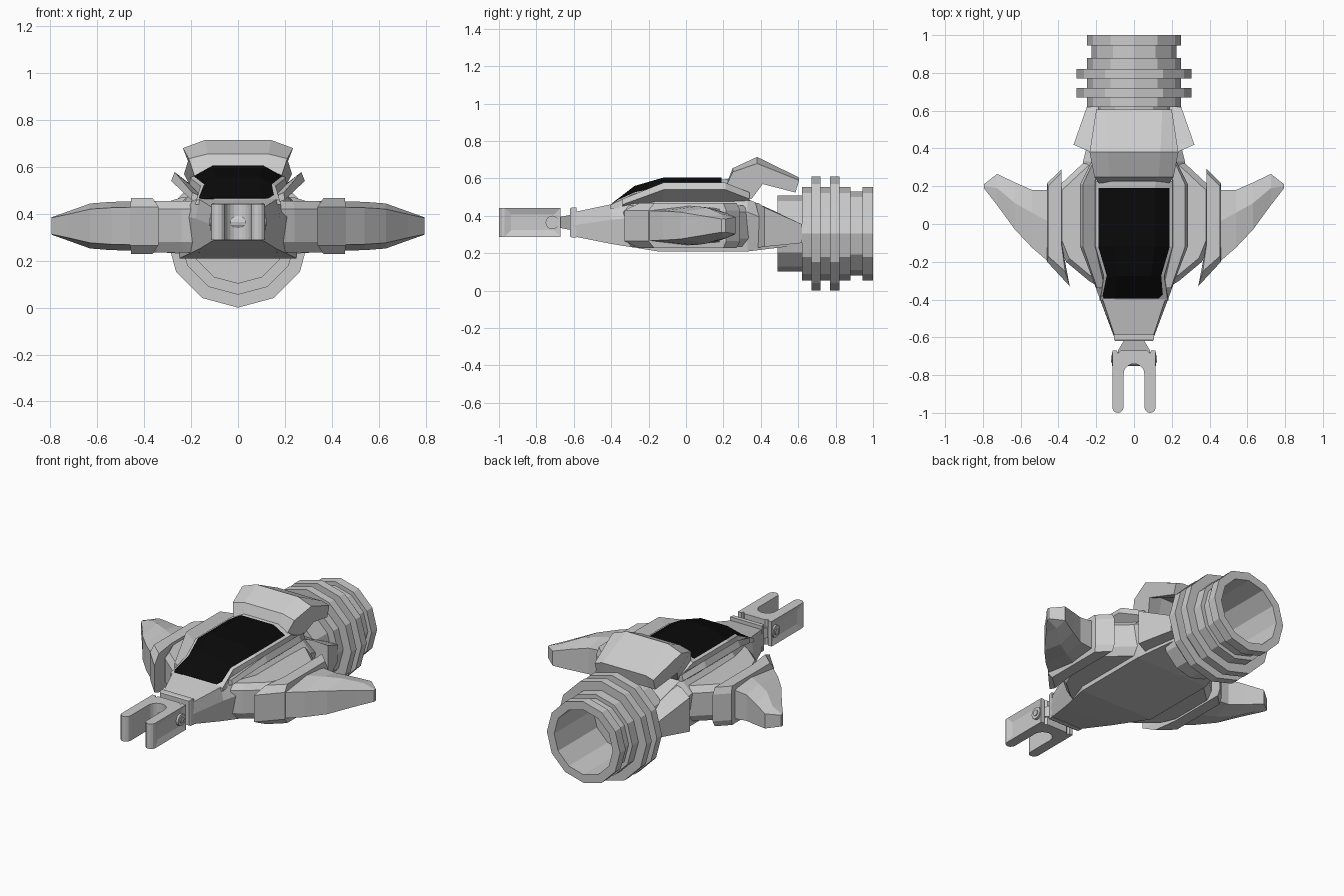
import bpy, bmesh
from math import sin, cos, pi

if "Cube" in bpy.data.objects:
    bpy.data.objects.remove(bpy.data.objects["Cube"])


def finish(name, bm, mirror=False, color=None):
    bmesh.ops.recalc_face_normals(bm, faces=bm.faces)
    me = bpy.data.meshes.new(name)
    bm.to_mesh(me)
    bm.free()
    ob = bpy.data.objects.new(name, me)
    bpy.context.collection.objects.link(ob)
    if mirror:
        ob.modifiers.new("Mirror", 'MIRROR')
    if color:
        mat = bpy.data.materials.new(name)
        mat.diffuse_color = color
        mat.use_nodes = True
        mat.node_tree.nodes["Principled BSDF"].inputs["Base Color"].default_value = mat.diffuse_color
        me.materials.append(mat)
    return ob


def loft_mesh(sections, caps=True):
    bm = bmesh.new()
    rings = [[bm.verts.new(p) for p in s] for s in sections]
    n = len(rings[0])
    for a, b in zip(rings, rings[1:]):
        for i in range(n):
            j = (i + 1) % n
            bm.faces.new((a[i], a[j], b[j], b[i]))
    if caps:
        bm.faces.new(rings[0])
        bm.faces.new(rings[-1])
    return bm


def loft(name, sections, mirror=False, color=None):
    return finish(name, loft_mesh(sections), mirror, color)


def along_y(y, pts):
    return [(x, y, z) for x, z in pts]


def both_sides(y, half):
    """Closed section at y from right-half points listed bottom to top."""
    return along_y(y, half + [(-x, z) for x, z in reversed(half)])


# hull
loft("hull", [
    both_sides(-.60, [(.10, .29), (.105, .35), (.10, .42)]),
    both_sides(-.40, [(.165, .25), (.18, .38), (.165, .462)]),
    both_sides(-.15, [(.25, .21), (.27, .40), (.20, .49)]),
    both_sides(.33, [(.25, .21), (.27, .42), (.20, .49)]),
    both_sides(.62, [(.17, .245), (.20, .30), (.15, .36)])])

# canopy frame and black glass: y, edge x, edge z, top x, top z
glass = [(-.395, .17, .462, .10, .468), (-.275, .145, .525, .09, .56),
         (-.12, .19, .56, .11, .605), (.19, .19, .56, .11, .605)]
loft("canopy_glass", [both_sides(y, [(e - .01, ez - .05), (e, ez), (t, tz)])
                      for y, e, ez, t, tz in glass], color=(.003, .003, .003, 1))
frame = [(-.405, .178, .458, .10, .459)] + [
    (y, e + .015, ez - .006, t, tz - .012) for y, e, ez, t, tz in glass[1:]]
frame += [(.225, .205, .555, .115, .598), (.34, .19, .50, .12, .51)]
loft("canopy_frame", [both_sides(y, [(e + .005, .44), (e, ez), (t, tz)])
                      for y, e, ez, t, tz in frame])

# tilted rails beside the canopy
rail = [(.19, .46), (.285, .54), (.27, .578), (.205, .525)]
loft("canopy_rail", [
    along_y(-.34, [(.15, .44), (.20, .46), (.195, .49), (.155, .475)]),
    along_y(-.12, rail), along_y(.21, rail),
    along_y(.34, [(.17, .46), (.22, .49), (.21, .525), (.17, .50)])], mirror=True)

# inner wing: plan outline with bevelled top and bottom
plan = [(.16, -.35), (.24, -.30), (.36, -.20), (.40, -.10), (.40, .20), (.25, .34), (.16, .34)]


def layer(pts, z, s=1.0, cx=0, cy=0):
    return [(cx + (x - cx) * s, cy + (y - cy) * s, z) for x, y in pts]


loft("inner_wing", [layer(plan, .235, .9, .2, 0), layer(plan, .28), layer(plan, .42),
                    layer(plan, .455, .9, .2, 0)], mirror=True)

# wing collar
collar = [(.385, .29), (.46, .215), (.46, -.20), (.34, -.33), (.38, -.12)]
low = [(.385, .27), (.455, .20), (.455, -.17), (.365, -.25), (.385, -.10)]
loft("wing_collar", [layer(low, .228), layer(collar, .265), layer(collar, .43),
                     layer(low, .468)], mirror=True)


# outer wing: six-sided sections from root to tip
def wing_section(x, front, mid, back, h_front, h_mid, h_back, skew=0):
    c = .348
    return [(x - skew, front, c - h_front), (x, mid, c - h_mid), (x + skew, back, c - h_back),
            (x + skew, back, c + h_back), (x, mid, c + h_mid), (x - skew, front, c + h_front)]


loft("outer_wing", [wing_section(.43, -.22, .00, .18, .08, .105, .09),
                    wing_section(.54, -.125, .06, .18, .078, .103, .08),
                    wing_section(.63, -.03, .11, .22, .072, .096, .065),
                    wing_section(.725, .10, .19, .265, .05, .062, .045),
                    wing_section(.795, .19, .20, .21, .035, .037, .035)], mirror=True)

# rear side blocks in front of the engine
bm = loft_mesh([
    [(.16, .36, .23), (.16, .36, .47), (.24, .385, .47), (.24, .385, .23)],
    [(.15, .42, .235), (.15, .42, .45), (.32, .42, .445), (.32, .42, .235)],
    [(.12, .62, .255), (.12, .62, .355), (.25, .62, .355), (.25, .62, .255)]])
finish("rear_side_block", bm, mirror=True)

# arched hood: profile y, z, edge half width, flat half width, edge drop
arch = [(.20, .53, .175, .12, 0), (.25, .655, .21, .13, .02), (.38, .715, .235, .14, .035),
        (.605, .605, .20, .15, .015), (.585, .525, .20, .15, 0),
        (.41, .60, .23, .14, .03), (.35, .49, .19, .12, 0)]
cols = []
for side, wide in ((-1, 1), (-1, 0), (1, 0), (1, 1)):
    cols.append([(side * (w if wide else m), y, z - (d if wide else 0)) for y, z, w, m, d in arch])
loft("rear_hood", cols)

# ribbed engine: y, radius (outside to the back lip, then inside)
profile = [(.49, .203), (.62, .203), (.62, .25), (.67, .25), (.67, .305), (.72, .305),
           (.72, .25), (.77, .25), (.77, .305), (.82, .305), (.82, .25), (.88, .25),
           (.88, .225), (.945, .225), (.945, .25), (1.0, .25), (1.0, .20), (.62, .20)]
loft("engine", [[(r * sin(k * pi / 6), y, .305 + r * cos(k * pi / 6)) for k in range(12)]
                for y, r in profile])


# nose: flange, tapered neck and hinge
def rect(y, w, z0, z1):
    return along_y(y, [(-w, z0), (w, z0), (w, z1), (-w, z1)])


loft("nose_flange", [rect(-.62, .10, .29, .44), rect(-.61, .105, .285, .445),
                     rect(-.585, .108, .285, .445)])
loft("neck", [rect(-.62, .055, .325, .405), rect(-.67, .085, .335, .395),
              rect(-.72, .085, .335, .395)])


def x_cylinder(name, r, half, n=16, cy=-.715, cz=.365):
    loft(name, [[(s, cy + r * cos(2 * pi * k / n), cz + r * sin(2 * pi * k / n))
                 for k in range(n)] for s in (-half, half)])


x_cylinder("hinge_pin", .036, .117)
x_cylinder("hinge_cap", .018, .122)

# two-pronged gripper: outline with arched slot, grooved outer sides
half = [(0, -.67), (.07, -.67), (.085, -.685), (.09, -.67), (.115, -.67)]
half += [(.085 + .03 * cos(a), -.97 - .03 * sin(a)) for a in [k * pi / 6 for k in range(7)]]
half += [(.055 * cos(a), -.795 + .055 * sin(a)) for a in [k * pi / 10 for k in range(6)]]
outline = half + [(-x, y) for x, y in reversed(half[1:-1])]
bm = loft_mesh([layer(outline, .288), layer(outline, .442)])
bmesh.ops.recalc_face_normals(bm, faces=bm.faces)
sides = [f for f in bm.faces if abs(f.calc_center_median().x) > .114 and f.calc_area() > .02]
bmesh.ops.inset_individual(bm, faces=sides, thickness=.05, depth=-.012)
finish("gripper", bm)
